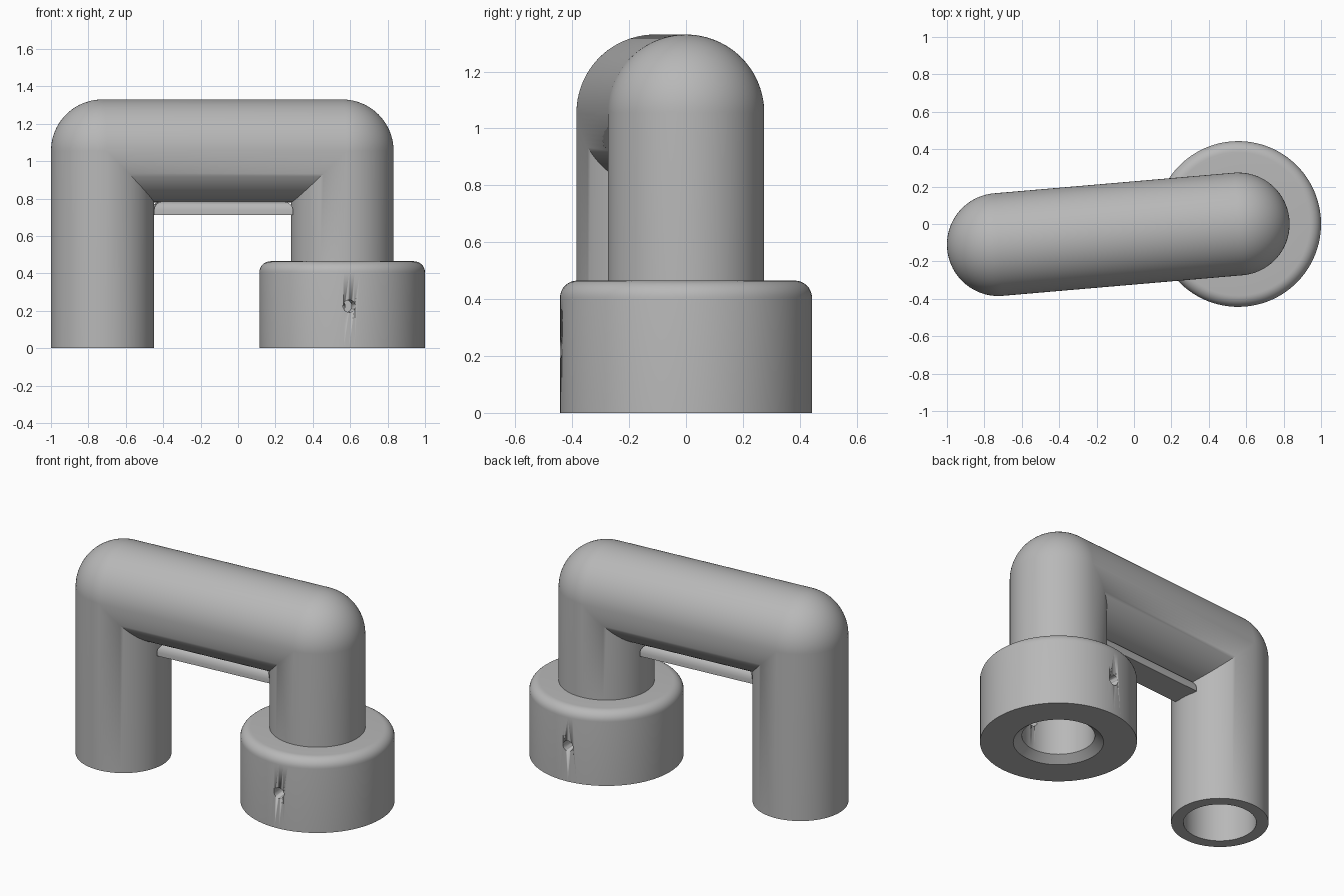
import bpy, bmesh
from math import sin, cos, pi, hypot, atan2, radians
from mathutils import Vector, Matrix

cube = bpy.data.objects.get("Cube")
if cube:
    bpy.data.objects.remove(cube, do_unlink=True)

# Main dimensions
SEG = 96
PIPE_R, BORE_R = 0.275, 0.206
AXIS_Z = 1.055
COLLAR_R, COLLAR_H, FILLET = 0.443, 0.465, 0.06
FREE = Vector((-0.725, -0.11, 0))
SOCKET = Vector((0.557, 0, 0))
SPAN = (SOCKET - FREE).length
TURN = atan2(SOCKET.y - FREE.y, SOCKET.x - FREE.x)
FRAME = Matrix.Translation(FREE) @ Matrix.Rotation(TURN, 4, 'Z')

grey = bpy.data.materials.new("plain grey")
grey.use_nodes = True
colour = (0.48, 0.48, 0.48, 1)
grey.diffuse_color = colour
grey.node_tree.nodes["Principled BSDF"].inputs["Base Color"].default_value = colour


def finish(name, bm, angle=35):
    """Turn a bmesh into a smooth grey object in the handle's frame."""
    bmesh.ops.remove_doubles(bm, verts=bm.verts, dist=1e-5)
    bmesh.ops.recalc_face_normals(bm, faces=bm.faces)
    mesh = bpy.data.meshes.new(name)
    bm.to_mesh(mesh)
    bm.free()
    mesh.materials.append(grey)
    obj = bpy.data.objects.new(name, mesh)
    bpy.context.collection.objects.link(obj)
    obj.matrix_world = FRAME
    bpy.ops.object.select_all(action='DESELECT')
    obj.select_set(True)
    bpy.context.view_layer.objects.active = obj
    bpy.ops.object.shade_smooth_by_angle(angle=radians(angle))
    return obj


def bridge(bm, a, b):
    for i in range(len(a)):
        j = (i + 1) % len(a)
        bm.faces.new((a[i], a[j], b[j], b[i]))


def pipe_rings(bm, r):
    """Rings along both legs and the arm: round outer elbows, mitred inside."""
    def ring(flip, alpha, z=None):
        verts = []
        for i in range(SEG):
            phi = 2 * pi * i / SEG
            c, v = r * cos(phi), r * sin(phi)
            if z is not None:
                u, h = c, z
            elif c > 0:
                u, h = c, AXIS_Z - c
            else:
                u, h = c * cos(alpha), AXIS_Z - c * sin(alpha)
            verts.append(bm.verts.new((SPAN - u if flip else u, v, h)))
        return verts

    steps = [pi / 2 * i / 20 for i in range(21)]
    rings = [ring(False, 0, 0)]
    rings += [ring(False, a) for a in steps]
    rings += [ring(True, a) for a in reversed(steps)]
    rings.append(ring(True, 0, COLLAR_H))
    for a, b in zip(rings, rings[1:]):
        bridge(bm, a, b)
    return rings


# Hollow bent pipe
bm = bmesh.new()
outer, inner = pipe_rings(bm, PIPE_R), pipe_rings(bm, BORE_R)
for end in (0, -1):
    bridge(bm, outer[end], inner[end])
finish("bent_pipe", bm)

# Collar turned from a profile, with a chamfered bore and rounded shoulder
profile = [(BORE_R, COLLAR_H), (BORE_R, 0.04), (0.255, 0), (COLLAR_R, 0)]
for i in range(9):
    a = pi / 2 * i / 8
    profile.append((COLLAR_R - FILLET * (1 - cos(a)), COLLAR_H - FILLET * (1 - sin(a))))
bm = bmesh.new()
loops = [[bm.verts.new((SPAN + r * cos(2 * pi * i / SEG), r * sin(2 * pi * i / SEG), z))
          for i in range(SEG)] for r, z in profile]
for a, b in zip(loops, loops[1:] + loops[:1]):
    bridge(bm, a, b)
collar = finish("collar", bm)

# Cross hole for the collar screw
bm = bmesh.new()
bmesh.ops.create_cone(bm, cap_ends=True, segments=32, radius1=0.033, radius2=0.033, depth=1.2,
                      matrix=Matrix.Translation((SPAN, 0, 0.225)) @ Matrix.Rotation(pi / 2, 4, 'X'))
cutter = finish("screw_hole_cutter", bm)
cutter.hide_render = True
cutter.hide_viewport = True
cutter.display_type = 'WIRE'
cut = collar.modifiers.new("screw hole", 'BOOLEAN')
cut.operation = 'DIFFERENCE'
cut.solver = 'EXACT'
cut.object = cutter

# Flat strip under the arm with rounded upper edges
bm = bmesh.new()
length, bottom, top = SPAN - 2 * PIPE_R + 0.01, 0.712, 0.785
bmesh.ops.create_cube(bm, size=1, matrix=Matrix.Translation((SPAN / 2, 0, (bottom + top) / 2))
                      @ Matrix.Diagonal((length, 0.17, top - bottom, 1)))
upper = [e for e in bm.edges if all(v.co.z > top - 0.01 for v in e.verts)]
bmesh.ops.bevel(bm, geom=upper, offset=0.05, segments=4, profile=0.5, affect='EDGES')
finish("under_strip", bm)
